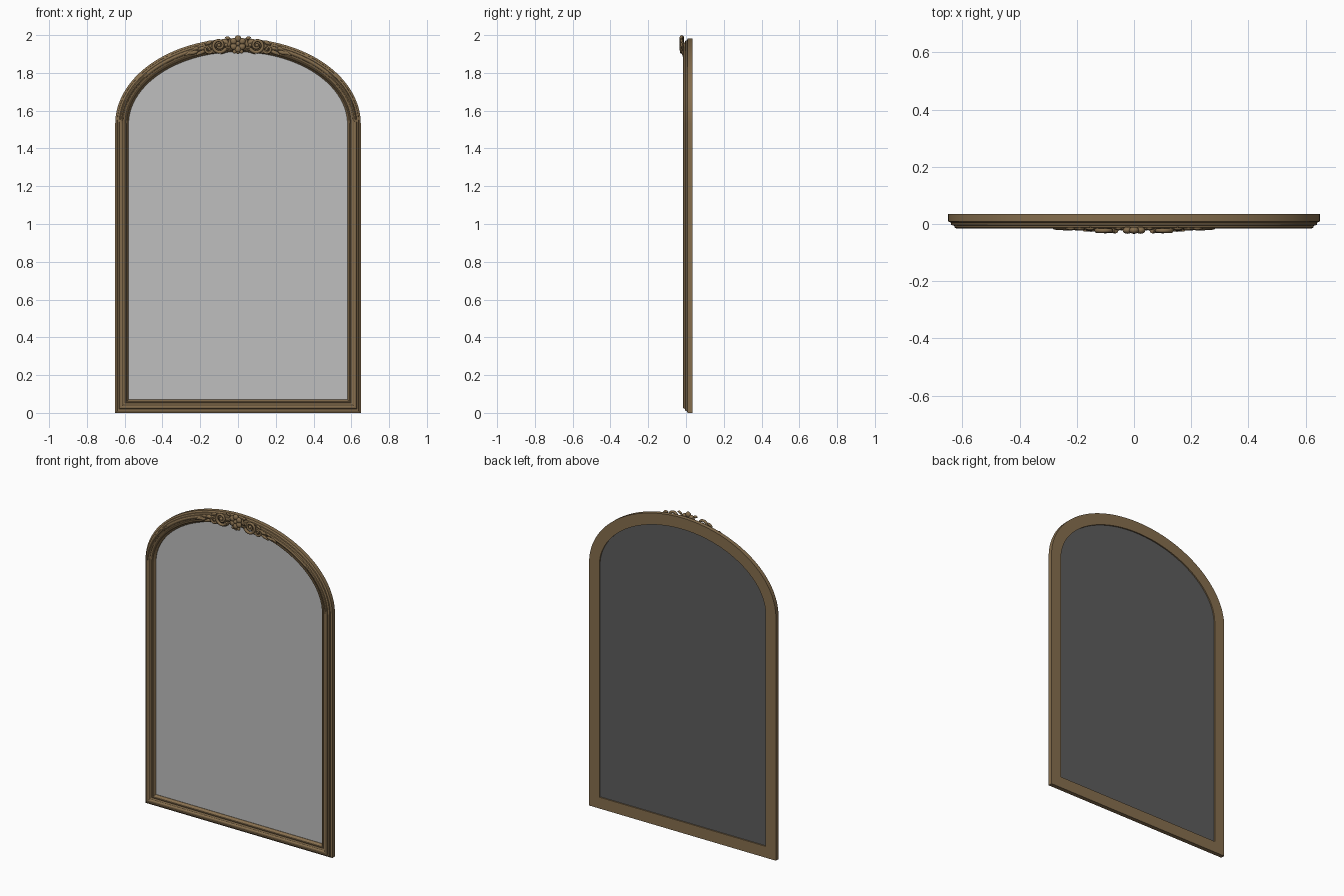
import bpy, bmesh, math
from mathutils import Vector

if "Cube" in bpy.data.objects:
    bpy.data.objects.remove(bpy.data.objects["Cube"])


def material(name, rgb):
    m = bpy.data.materials.new(name)
    m.diffuse_color = (*rgb, 1)
    m.use_nodes = True
    m.node_tree.nodes["Principled BSDF"].inputs["Base Color"].default_value = m.diffuse_color
    return m


BRONZE = material("antique bronze", (0.235, 0.155, 0.075))
GLASS = material("mirror silver", (0.52, 0.52, 0.52))
BACKING = material("backing grey", (0.11, 0.11, 0.11))


def finish(name, bm, mats, angle=35, mirror=False):
    bmesh.ops.recalc_face_normals(bm, faces=bm.faces[:])
    me = bpy.data.meshes.new(name)
    bm.to_mesh(me)
    bm.free()
    ob = bpy.data.objects.new(name, me)
    bpy.context.collection.objects.link(ob)
    for m in mats:
        me.materials.append(m)
    if mirror:
        ob.modifiers.new("Mirror", 'MIRROR')
    bpy.ops.object.select_all(action='DESELECT')
    ob.select_set(True)
    bpy.context.view_layer.objects.active = ob
    bpy.ops.object.shade_smooth_by_angle(angle=math.radians(angle))
    return ob


# Arched outline: (point, inward offset direction), outer edge
W, SPRING, RISE, N = 0.65, 1.53, 0.452, 64
path = [(Vector((-W, 0.0)), Vector((1, 1))), (Vector((W, 0.0)), Vector((-1, 1)))]
for i in range(N + 1):
    a = math.pi * i / N
    c, s = math.cos(a), math.sin(a)
    n = Vector((-c / W, -s / RISE)).normalized()
    path.append((Vector((W * c, SPRING + RISE * s)), n))


def ring(bm, d, y):
    return [bm.verts.new((p.x + n.x * d, y, p.y + n.y * d)) for p, n in path]


# Moulded frame: (inset from outer edge, depth)
profile = [(0, .035), (0, .009), (.006, .006), (.010, .004), (.011, -.003),
           (.017, -.005), (.021, -.006), (.023, -.012), (.028, -.0155),
           (.034, -.0155), (.039, -.012), (.041, -.007), (.048, -.003),
           (.052, -.002), (.053, -.006), (.057, -.008), (.061, -.006),
           (.063, .001), (.071, .010), (.071, .035)]
bm = bmesh.new()
rings = [ring(bm, d, y) for d, y in profile]
for a, b in zip(rings, rings[1:] + rings[:1]):
    for i in range(len(a)):
        j = (i + 1) % len(a)
        bm.faces.new((a[i], a[j], b[j], b[i]))
finish("frame", bm, [BRONZE])

# Mirror panel: silver front, grey back
bm = bmesh.new()
front, back = ring(bm, .069, .012), ring(bm, .069, .027)
bm.faces.new(front)
bm.faces.new(back).material_index = 1
for i in range(len(front)):
    j = (i + 1) % len(front)
    bm.faces.new((front[i], front[j], back[j], back[i])).material_index = 1
finish("mirror_panel", bm, [GLASS, BACKING])


def tube(bm, pts, radii, y, depth=1.0, sides=8):
    """Sweep an oval section along a path of (x, z) points."""
    pts = [Vector(p) for p in pts]
    loops = []
    for i, p in enumerate(pts):
        t = (pts[min(i + 1, len(pts) - 1)] - pts[max(i - 1, 0)]).normalized()
        n = Vector((-t.y, t.x))
        loop = []
        for k in range(sides):
            a = 2 * math.pi * k / sides
            q = p + n * radii[i] * math.cos(a)
            loop.append(bm.verts.new((q.x, y + depth * radii[i] * math.sin(a), q.y)))
        loops.append(loop)
    for a, b in zip(loops, loops[1:]):
        for k in range(sides):
            m = (k + 1) % sides
            bm.faces.new((a[k], a[m], b[m], b[k]))
    bm.faces.new(loops[0])
    bm.faces.new(loops[-1])


def scroll(bm, cx, cz, r, start, turns, y, thick):
    n = 30
    pts, radii = [], []
    for i in range(n + 1):
        t = i / n
        a = math.radians(start) + turns * 2 * math.pi * t
        rr = r * (1 - 0.78 * t)
        pts.append((cx + rr * math.cos(a), cz + rr * math.sin(a)))
        radii.append(thick * (1 - 0.4 * t))
    tube(bm, pts, radii, y)
    bead(bm, cx, y, cz, thick * 1.1)


def bead(bm, x, y, z, r, depth=1.0):
    made = bmesh.ops.create_uvsphere(bm, u_segments=12, v_segments=8, radius=r)
    for v in made["verts"]:
        v.co = Vector((v.co.x + x, v.co.y * depth + y, v.co.z + z))


def leaf(bm, x, z, angle, length, width, bend, y):
    """Curved pointed leaf, swelling in the middle."""
    pts, radii = [], []
    for i in range(11):
        t = i / 10
        a = math.radians(angle + bend * t)
        pts.append((x, z))
        x, z = x + math.cos(a) * length / 10, z + math.sin(a) * length / 10
        radii.append(width * (0.12 + 0.88 * math.sin(math.pi * t ** 0.8)))
    tube(bm, pts, radii, y, depth=0.6)


# Rosette: petals around a bead
bm = bmesh.new()
for k in range(6):
    a = math.radians(90 + 60 * k)
    bead(bm, .026 * math.cos(a), -.022, 1.954 + .028 * math.sin(a), .0175, 0.7)
bead(bm, 0, -.024, 1.954, .012, 0.9)
for x in (-.018, 0, .018):
    bead(bm, x, -.020, 1.913 - .003 * (x == 0), .011, 0.8)
finish("crest_rosette", bm, [BRONZE], 60)

# Paired scrolls beside the rosette
bm = bmesh.new()
scroll(bm, .100, 1.946, .040, 200, 1.5, -.023, .0095)
scroll(bm, .150, 1.925, .024, 20, -1.3, -.020, .007)
finish("crest_scrolls", bm, [BRONZE], 60, mirror=True)

# Leaves trailing along the arch
bm = bmesh.new()
for x, z, ang, ln, wd, bend in [
        (.045, 1.975, 60, .030, .009, -90), (.050, 1.925, -20, .05, .010, -30),
        (.055, 1.940, 130, .05, .009, -60), (.110, 1.915, -10, .06, .010, 25),
        (.135, 1.965, -5, .045, .010, -50), (.165, 1.925, 25, .05, .010, -60),
        (.170, 1.915, -10, .06, .010, -30), (.205, 1.930, 10, .04, .009, -60),
        (.210, 1.915, -20, .06, .010, 20), (.240, 1.912, -15, .05, .008, -30)]:
    leaf(bm, x, z, ang, ln, wd, bend, -.017)
finish("crest_leaves", bm, [BRONZE], 60, mirror=True)
